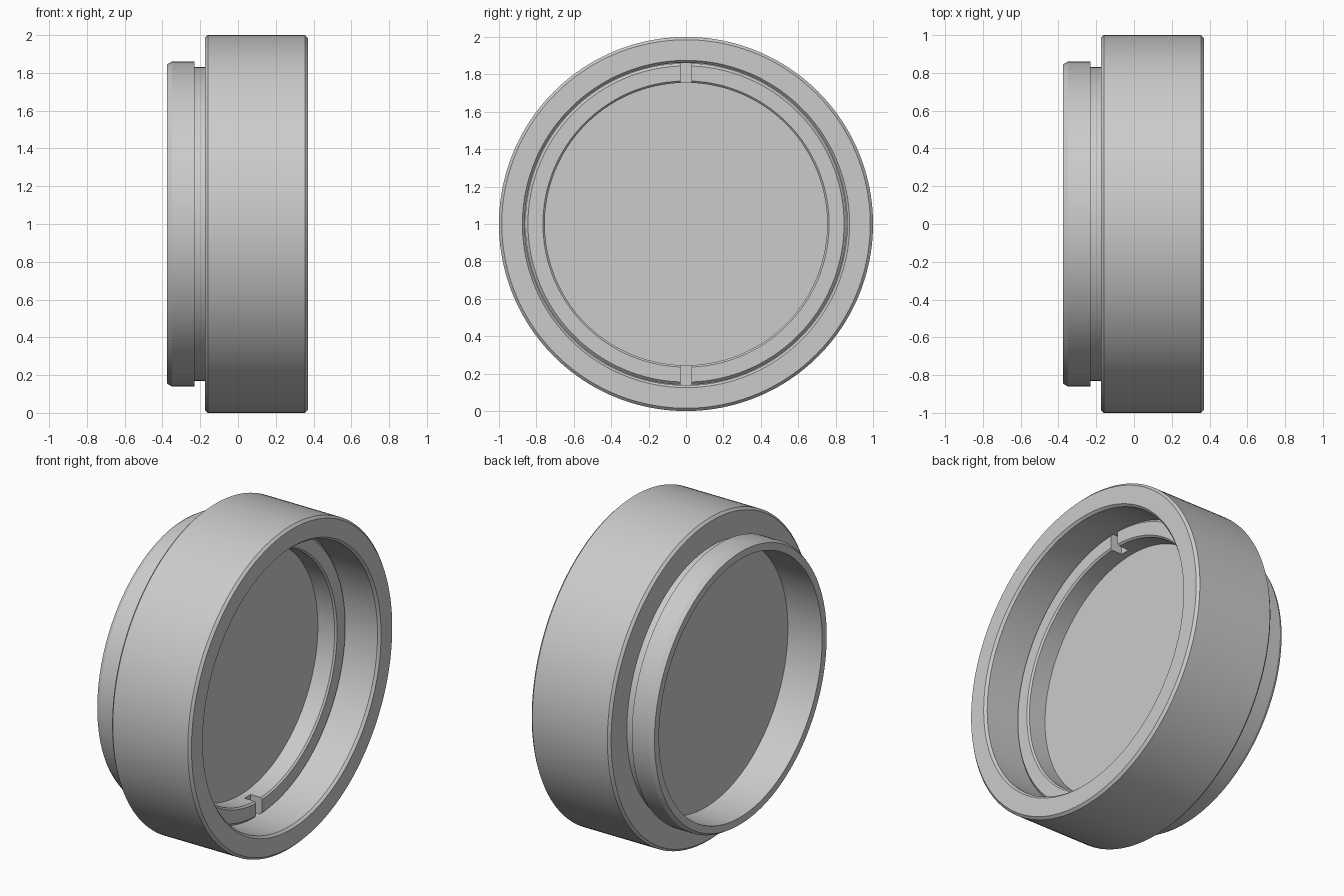
import bpy, bmesh, math
from mathutils import Matrix

if "Cube" in bpy.data.objects:
    bpy.data.objects.remove(bpy.data.objects["Cube"], do_unlink=True)

SEGMENTS = 160
CENTRE_Z = 1.0

grey = bpy.data.materials.new("plain grey")
grey.use_nodes = True
grey.diffuse_color = (0.6, 0.6, 0.6, 1)
grey.node_tree.nodes["Principled BSDF"].inputs["Base Color"].default_value = (0.6, 0.6, 0.6, 1)


def make_object(name, bm):
    bmesh.ops.recalc_face_normals(bm, faces=bm.faces)
    mesh = bpy.data.meshes.new(name)
    bm.to_mesh(mesh)
    bm.free()
    mesh.materials.append(grey)
    obj = bpy.data.objects.new(name, mesh)
    bpy.context.collection.objects.link(obj)
    return obj


def lathe(name, profile):
    """Revolve a closed (x, radius) outline about the x axis."""
    bm = bmesh.new()
    rings = []
    for i in range(SEGMENTS):
        a = 2 * math.pi * i / SEGMENTS
        rings.append([bm.verts.new((x, r * math.sin(a), CENTRE_Z + r * math.cos(a)))
                      for x, r in profile])
    n = len(profile)
    for i in range(SEGMENTS):
        p, q = rings[i], rings[(i + 1) % SEGMENTS]
        for j in range(n):
            k = (j + 1) % n
            bm.faces.new((p[j], p[k], q[k], q[j]))
    return make_object(name, bm)


def smooth(obj):
    bpy.ops.object.select_all(action="DESELECT")
    obj.select_set(True)
    bpy.context.view_layer.objects.active = obj
    bpy.ops.object.shade_smooth_by_angle(angle=math.radians(25))


# Housing: wide barrel, narrow neck and rear mounting flange
housing = lathe("housing", [
    (0.37, 0.875), (0.37, 0.985), (0.355, 1.0),
    (-0.16, 1.0), (-0.175, 0.985), (-0.175, 0.83),
    (-0.23, 0.83), (-0.23, 0.86), (-0.35, 0.86), (-0.375, 0.845),
    (-0.375, 0.80), (-0.14, 0.80), (-0.14, 0.862), (0.355, 0.862)])

# Window disc resting on the inner seat
bm = bmesh.new()
bmesh.ops.create_cone(
    bm, cap_ends=True, segments=SEGMENTS, radius1=0.858, radius2=0.858, depth=0.16,
    matrix=Matrix.Translation((-0.06, 0, CENTRE_Z)) @ Matrix.Rotation(math.pi / 2, 4, "Y"))
window = make_object("window_disc", bm)

# Retaining ring with bevelled edges
ring = lathe("retaining_ring", [
    (0.02, 0.755), (0.02, 0.86), (0.13, 0.86), (0.145, 0.845),
    (0.145, 0.765), (0.135, 0.755)])

# Spanner slots at the top and bottom of the ring
bm = bmesh.new()
for side in (1, -1):
    bmesh.ops.create_cube(
        bm, size=1,
        matrix=Matrix.Translation((0.125, 0, CENTRE_Z + side * 0.81))
        @ Matrix.Diagonal((0.12, 0.06, 0.2, 1)))
cutter = make_object("slot_cutter", bm)
cutter.hide_render = True
cut = ring.modifiers.new("slots", "BOOLEAN")
cut.operation = "DIFFERENCE"
cut.solver = "EXACT"
cut.object = cutter
bpy.context.view_layer.objects.active = ring
bpy.ops.object.modifier_apply(modifier=cut.name)
bpy.data.objects.remove(cutter, do_unlink=True)

for part in (housing, window, ring):
    smooth(part)
